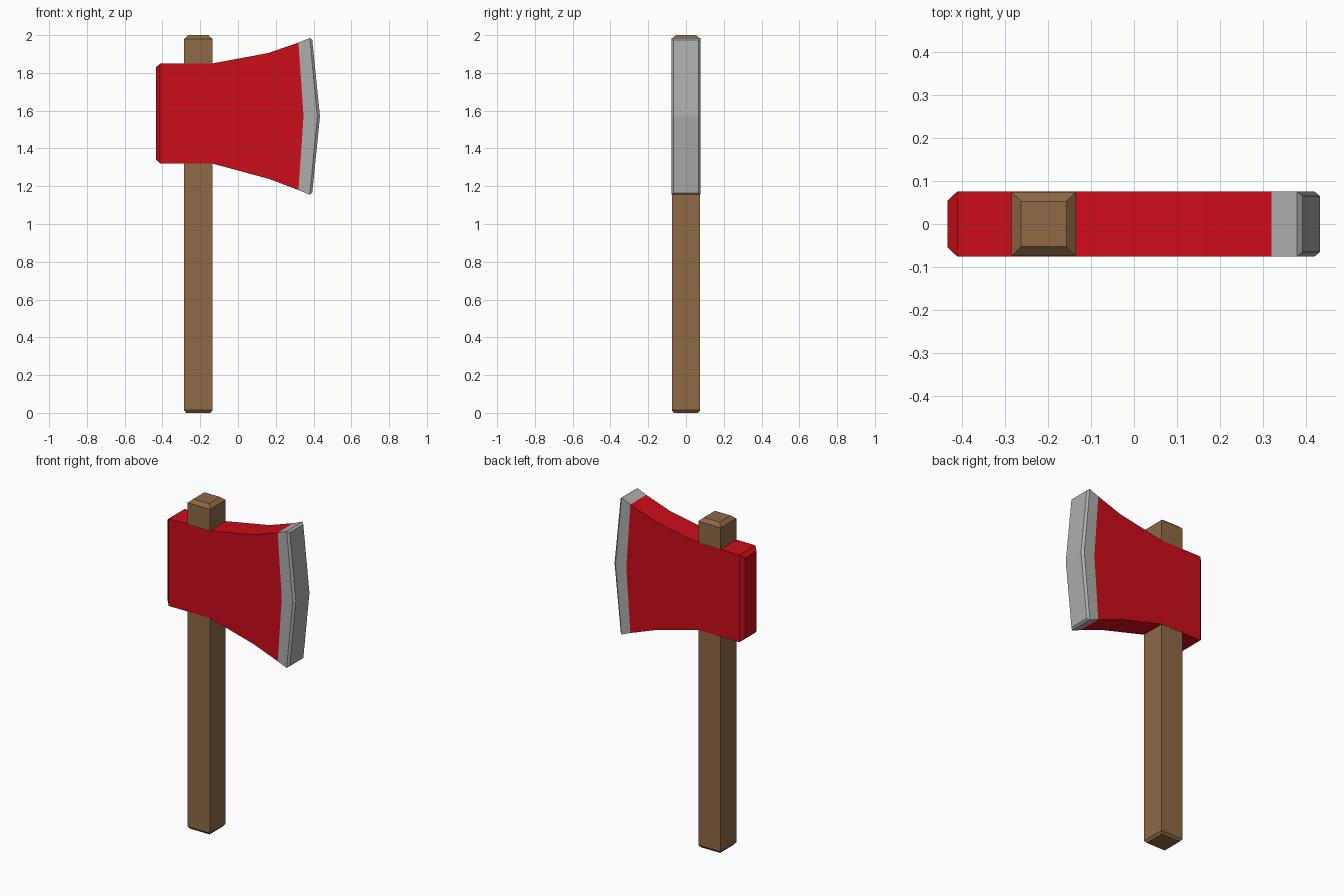
import bpy, bmesh

if "Cube" in bpy.data.objects:
    bpy.data.objects.remove(bpy.data.objects["Cube"])


def material(name, rgb):
    m = bpy.data.materials.new(name)
    m.diffuse_color = (*rgb, 1)
    m.use_nodes = True
    m.node_tree.nodes["Principled BSDF"].inputs["Base Color"].default_value = m.diffuse_color
    return m


def loft(name, rings, mat=None, start=True, end=True):
    """Skin consecutive point rings, optionally closing each end."""
    bm = bmesh.new()
    rows = [[bm.verts.new(p) for p in ring] for ring in rings]
    n = len(rows[0])
    for a, b in zip(rows, rows[1:]):
        for i in range(n):
            j = (i + 1) % n
            bm.faces.new((a[i], a[j], b[j], b[i]))
    for row, wanted in ((rows[0], start), (rows[-1], end)):
        if wanted and n == 6:      # ends of the head bend at mid height
            bm.faces.new((row[0], row[1], row[4], row[5]))
            bm.faces.new((row[1], row[2], row[3], row[4]))
        elif wanted:
            bm.faces.new(row)
    bmesh.ops.recalc_face_normals(bm, faces=bm.faces)
    me = bpy.data.meshes.new(name)
    bm.to_mesh(me)
    bm.free()
    ob = bpy.data.objects.new(name, me)
    bpy.context.collection.objects.link(ob)
    if mat:
        me.materials.append(mat)
    return ob


def square(z, r, cx=-0.21):
    return [(cx - r, -r, z), (cx + r, -r, z), (cx + r, r, z), (cx - r, r, z)]


def section(x, x_mid, z_top, z_bot, y):
    front = [(x, -y, z_top), (x_mid, -y, 1.57), (x, -y, z_bot)]
    return front + [(px, y, pz) for px, _, pz in reversed(front)]


# Wooden handle with chamfered ends
loft("handle", [square(0, 0.064), square(0.014, 0.075),
                square(1.98, 0.075), square(2.0, 0.053)],
     material("wood", (0.27, 0.14, 0.06)))

# Red head, flaring from the chamfered poll toward the blade
T = 0.0762
joint = section(0.32, 0.347, 1.96, 1.18, T)
loft("axe_head", [section(-0.435, -0.435, 1.828, 1.342, 0.054),
                  section(-0.412, -0.412, 1.85, 1.32, T),
                  section(-0.135, -0.135, 1.85, 1.32, T),
                  section(0.16, 0.16, 1.905, 1.24, T), joint],
     material("red_paint", (0.6, 0.004, 0.01)), end=False)

# Steel cutting edge with a small bevel
loft("blade_edge", [joint, section(0.38, 0.42, 1.985, 1.155, T),
                    section(0.393, 0.434, 1.975, 1.165, 0.065)],
     material("steel", (0.42, 0.42, 0.42)), start=False)
